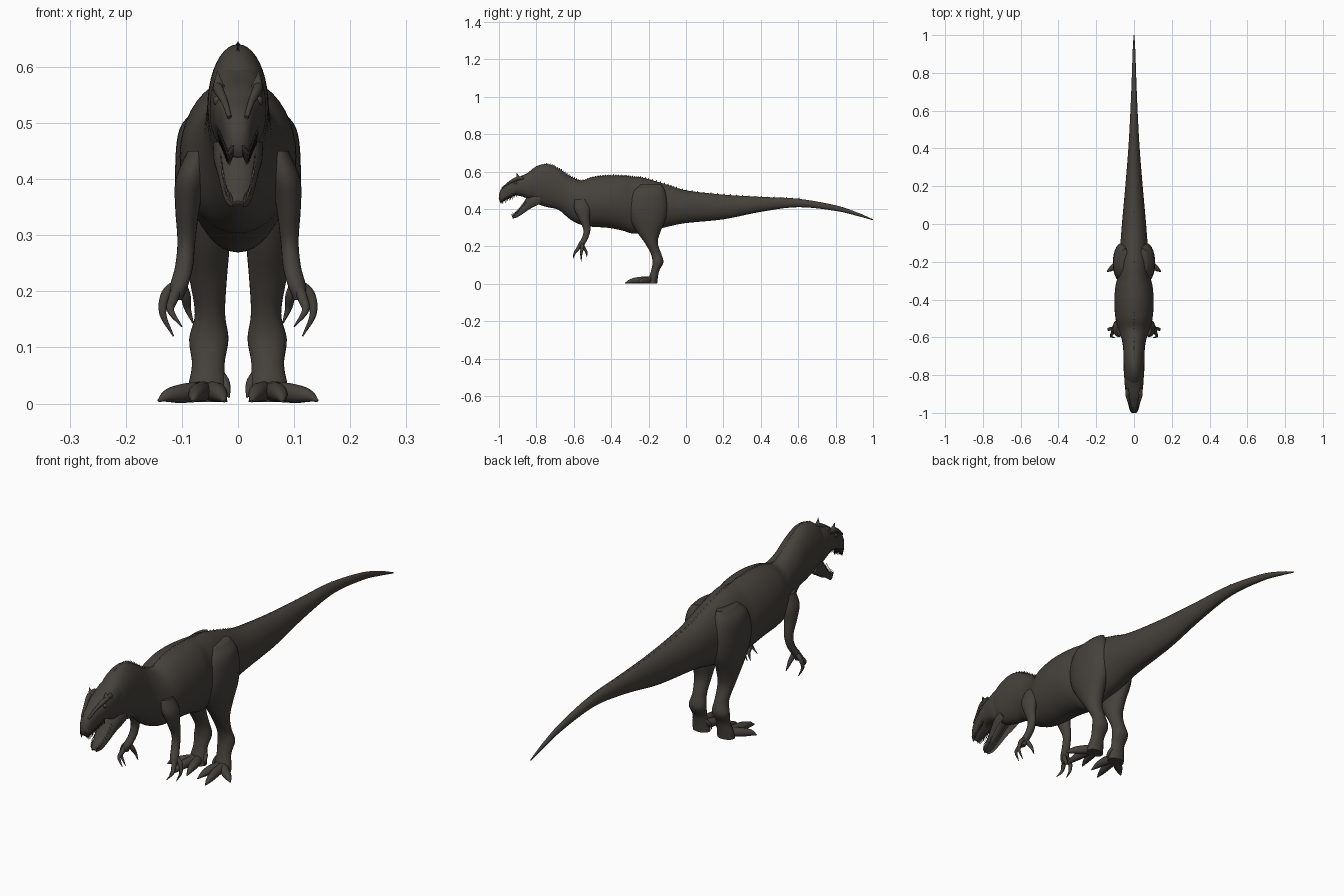
import bpy, bmesh, math
from mathutils import Vector

cube = bpy.data.objects.get("Cube")
if cube:
    bpy.data.objects.remove(cube)

hide = bpy.data.materials.new("dark_hide")
hide.use_nodes = True
hide_colour = (0.06, 0.053, 0.044, 1)
hide.diffuse_color = hide_colour
bsdf = hide.node_tree.nodes["Principled BSDF"]
bsdf.inputs["Base Color"].default_value = hide_colour
bsdf.inputs["Roughness"].default_value = 0.8

X, Y, Z = Vector((1, 0, 0)), Vector((0, 1, 0)), Vector((0, 0, 1))


def finish(name, bm):
    """Turn a bmesh into a shaded, coloured object."""
    bmesh.ops.recalc_face_normals(bm, faces=bm.faces)
    mesh = bpy.data.meshes.new(name)
    bm.to_mesh(mesh)
    bm.free()
    mesh.materials.append(hide)
    obj = bpy.data.objects.new(name, mesh)
    bpy.context.collection.objects.link(obj)
    bpy.ops.object.select_all(action="DESELECT")
    obj.select_set(True)
    bpy.context.view_layer.objects.active = obj
    bpy.ops.object.shade_smooth_by_angle(angle=math.radians(50))
    return obj


def smooth_path(stations, steps=5):
    """Catmull-Rom interpolation through a list of stations."""
    pts = [Vector(s) for s in stations]
    pts = [2 * pts[0] - pts[1]] + pts + [2 * pts[-1] - pts[-2]]
    out = []
    for a, b, c, d in zip(pts, pts[1:], pts[2:], pts[3:]):
        for i in range(steps):
            t = i / steps
            out.append(b + (c - a) * (t / 2)
                       + (2 * a - 5 * b + 4 * c - d) * (t * t / 2)
                       + (3 * b - a - 3 * c + d) * (t ** 3 / 2))
    return out + [pts[-2]]


def loft(name, stations, axes=None, sides=24, power=1, dent=False, side=1):
    """Skin rings (x, y, z, width, height); rings follow the path without axes."""
    bm = bmesh.new()
    rings, path = [], smooth_path(stations)
    for i, s in enumerate(path):
        centre = s.to_3d() if len(s) == 3 else Vector(s[:3])
        if axes:
            u, v = axes
        else:
            ahead = Vector(path[min(i + 1, len(path) - 1)][:3])
            t = (ahead - Vector(path[max(i - 1, 0)][:3])).normalized()
            u = (X - t * t.x).normalized()
            v = u.cross(t)
        ring = []
        for k in range(sides):
            angle = math.tau * k / sides
            c, n = math.cos(angle), math.sin(angle)
            if dent and n > 0 and abs(c) < 0.75:
                n = -0.2
            c = math.copysign(abs(c) ** power, c)
            n = math.copysign(abs(n) ** power, n)
            p = centre + u * c * max(s[3], 0.001) + v * n * max(s[4], 0.001)
            ring.append(bm.verts.new((p.x * side, p.y, p.z)))
        rings.append(ring)
    for a, b in zip(rings, rings[1:]):
        for k in range(sides):
            j = (k + 1) % sides
            bm.faces.new((a[k], a[j], b[j], b[k]))
    bm.faces.new(rings[0])
    bm.faces.new(rings[-1])
    return finish(name, bm)


def upright(profile):
    """Convert (y, bottom, top, half width) to loft stations."""
    return [(0, y, (lo + hi) / 2, w, (hi - lo) / 2) for y, lo, hi, w in profile]


def digit(name, points, radius, side):
    """Toe or finger that tapers into a claw."""
    taper = (1, 0.95, 0.65, 0.12)
    loft(name, [(*p, radius * k, radius * k) for p, k in zip(points, taper)],
         sides=12, side=side)


def spikes(name, items):
    """Several cones in one mesh: (base, tip, radius)."""
    bm = bmesh.new()
    for base, tip, r in items:
        base, tip = Vector(base), Vector(tip)
        turn = (tip - base).to_track_quat("Z", "Y").to_matrix().to_4x4()
        turn.translation = (base + tip) / 2
        bmesh.ops.create_cone(bm, cap_ends=True, segments=8, radius1=r,
                              radius2=0, depth=(tip - base).length, matrix=turn)
    return finish(name, bm)


# Neck, trunk and tail
body = upright([
    (-.85, .47, .59, .045), (-.8, .43, .628, .053), (-.74, .41, .64, .055),
    (-.68, .395, .615, .056), (-.62, .345, .575, .063), (-.56, .315, .552, .082),
    (-.5, .305, .57, .098), (-.42, .3, .58, .104), (-.34, .285, .578, .1),
    (-.29, .27, .573, .09), (-.22, .275, .565, .085), (-.1, .305, .53, .072),
    (0, .325, .5, .064), (.2, .345, .477, .046), (.4, .385, .465, .03),
    (.6, .41, .455, .019), (.8, .39, .42, .011), (.92, .362, .38, .007),
    (1, .34, .345, .002)])
loft("body", body, (X, Z), sides=40)

# Upper head and open lower jaw
head = upright([
    (-.78, .47, .61, .045), (-.83, .45, .6, .05), (-.87, .465, .582, .047),
    (-.91, .472, .565, .042), (-.94, .46, .547, .034), (-.97, .445, .528, .027),
    (-.99, .438, .505, .02), (-1, .452, .48, .01)])
loft("head", head, (X, Z), sides=32, power=0.8)
jaw = [(0, -.78, .455, .045, .045), (0, -.82, .435, .043, .042),
       (0, -.85, .41, .036, .03), (0, -.885, .38, .029, .021),
       (0, -.91, .362, .022, .016), (0, -.928, .354, .01, .008)]
loft("lower_jaw", jaw, dent=True, sides=32)
loft("tongue", [(0, -.82, .45, .02, .01), (0, -.86, .41, .016, .008),
                (0, -.89, .385, .012, .006), (0, -.91, .375, .004, .003)], sides=12)

# Teeth along both jaws
teeth = []
for side in (1, -1):
    for s in smooth_path(head[3:], 4)[:-1]:
        x, low = side * s[3] * 0.78, s[2] - s[4]
        teeth.append(((x, s[1], low + .012), (x, s[1] + .004, low - .014), .004))
    for s in smooth_path(jaw[2:], 4)[:-1]:
        x = side * s[3] * 0.85
        teeth.append(((x, s[1], s[2] + s[4] * 0.3),
                      (x, s[1] - .012, s[2] + s[4] + .008), .003))
spikes("teeth", teeth)

# Low scutes along the spine
scutes = []
for s in smooth_path(body[1:-3], 6):
    top = s[2] + s[4]
    scutes.append(((0, s[1], top - .006), (0, s[1] + .006, top + .006), .007))
spikes("spine_scutes", scutes)

leg = [(.05, -.19, .53, .02, .06), (.06, -.2, .49, .044, .09),
       (.064, -.205, .42, .048, .105), (.06, -.205, .35, .049, .098),
       (.056, -.2, .28, .041, .064), (.053, -.186, .22, .033, .035),
       (.05, -.16, .16, .027, .028), (.052, -.15, .115, .035, .029),
       (.053, -.165, .07, .029, .022), (.055, -.175, .03, .034, .024),
       (.055, -.18, .003, .036, .026)]
arm = [(.07, -.56, .45, .02, .035), (.084, -.555, .4, .027, .042),
       (.09, -.545, .35, .022, .03), (.092, -.53, .29, .016, .019),
       (.096, -.54, .245, .016, .017), (.105, -.56, .21, .016, .018),
       (.11, -.565, .185, .01, .012)]
toes = {
    "outer_toe": [(.06, -.185, .022), (.1, -.22, .018), (.125, -.24, .014), (.142, -.252, .005)],
    "middle_toe": [(.06, -.18, .022), (.07, -.25, .02), (.077, -.295, .014), (.08, -.325, .004)],
    "inner_toe": [(.05, -.18, .022), (.037, -.23, .02), (.03, -.265, .014), (.024, -.295, .004)]}
fingers = {
    "outer_finger": [(.105, -.555, .215), (.128, -.555, .195), (.134, -.56, .16), (.115, -.56, .12)],
    "middle_finger": [(.107, -.565, .21), (.116, -.58, .185), (.12, -.595, .165), (.1, -.603, .137)],
    "inner_finger": [(.1, -.555, .21), (.093, -.545, .19), (.09, -.533, .17), (.08, -.53, .143)]}

for label, side in (("left", 1), ("right", -1)):
    # Hind leg and foot
    loft(label + "_leg", leg, (X, Y), sides=28, side=side)
    for name, points in toes.items():
        digit(f"{label}_{name}", points, .018, side)
    digit(label + "_rear_toe", [(.035, -.165, .055), (.024, -.175, .04),
                                (.019, -.185, .025), (.016, -.19, .01)], .009, side)
    # Arm and hand
    loft(label + "_arm", arm, (X, Y), sides=20, side=side)
    for name, points in fingers.items():
        digit(f"{label}_{name}", points, .0095, side)
    # Brow ridge, horn and eye
    loft(label + "_brow_ridge", [(.036, -.87, .567, .008, .01), (.035, -.91, .56, .009, .01),
                                 (.024, -.95, .538, .006, .006), (.015, -.985, .51, .004, .004)],
         sides=12, side=side)
    spikes(label + "_brow_horn", [((side * .034, -.895, .56), (side * .037, -.905, .594), .013)])
    bm = bmesh.new()
    bmesh.ops.create_uvsphere(bm, u_segments=16, v_segments=10, radius=.009)
    bmesh.ops.translate(bm, verts=bm.verts, vec=(side * .036, -.91, .54))
    finish(label + "_eye", bm)
